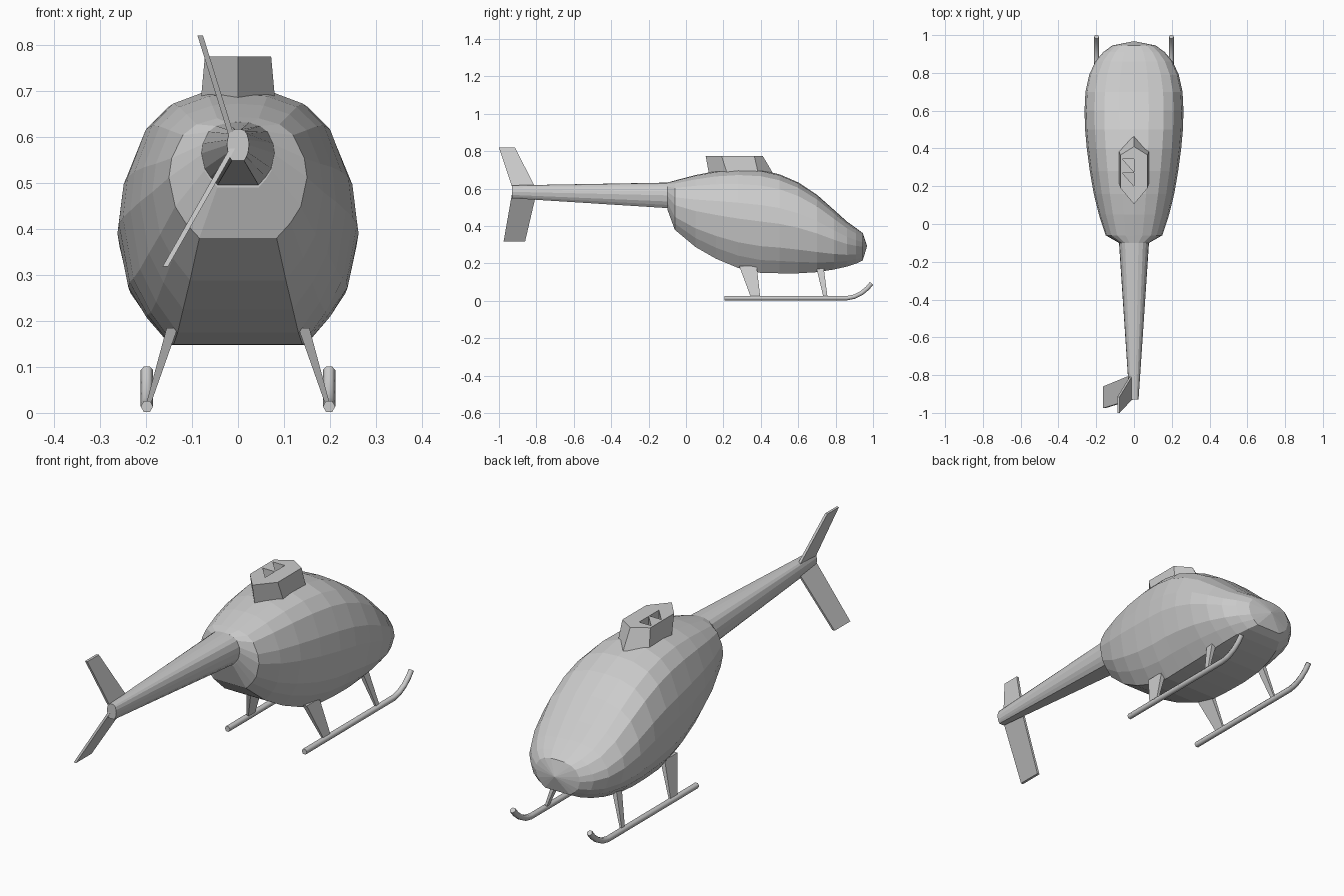
import bpy, bmesh
from mathutils import Vector

if "Cube" in bpy.data.objects:
    bpy.data.objects.remove(bpy.data.objects["Cube"])


def finish(name, bm):
    bmesh.ops.recalc_face_normals(bm, faces=bm.faces)
    me = bpy.data.meshes.new(name)
    bm.to_mesh(me)
    bm.free()
    ob = bpy.data.objects.new(name, me)
    bpy.context.collection.objects.link(ob)
    return ob


def loft(name, rings, tip=None):
    """Skin a list of equal-length point loops; cap ends, or fan to a tip."""
    bm = bmesh.new()
    vs = [[bm.verts.new(p) for p in r] for r in rings]
    n = len(vs[0])
    for a, b in zip(vs, vs[1:]):
        for i in range(n):
            j = (i + 1) % n
            bm.faces.new((a[i], a[j], b[j], b[i]))
    bm.faces.new(vs[0])
    if tip:
        t = bm.verts.new(tip)
        for i in range(n):
            bm.faces.new((vs[-1][i], vs[-1][(i + 1) % n], t))
    else:
        bm.faces.new(vs[-1])
    return finish(name, bm)


# Body cross-section: flat belly, rounded crown (half, then mirrored)
HALF = [(.56, -1), (.76, -.75), (.91, -.48), (1, 0), (.96, .32),
        (.8, .7), (.6, .88), (.3, .98)]
SECTION = HALF + [(0, 1)] + [(-x, z) for x, z in reversed(HALF)]


def section(y, w, lo, hi):
    return [(x * w, y, (lo + hi) / 2 + z * (hi - lo) / 2) for x, z in SECTION]


# Fuselage: y, half width, bottom, top
stations = [(-.10, .08, .49, .632), (-.06, .15, .38, .643), (.05, .186, .288, .672),
            (.16, .213, .225, .693), (.28, .234, .175, .704), (.40, .25, .149, .699),
            (.50, .259, .147, .676), (.60, .262, .147, .633), (.70, .257, .153, .567),
            (.79, .237, .167, .487), (.86, .205, .183, .424), (.91, .163, .199, .388),
            (.945, .115, .216, .362)]
loft("fuselage", [section(*s) for s in stations], (0, .968, .292))

# Tail boom
loft("tail_boom", [section(-.09, .08, .495, .632), section(-.93, .024, .548, .617)])


# Tail blades: thin tapered plates
def blade(name, base_x, base_z, tip_x, tip_z, base_y, tip_y):
    def ring(x, z, ys):
        return [(x + s * .006, y, z) for s, y in
                ((-1, ys[0]), (1, ys[0]), (1, ys[1]), (-1, ys[1]))]
    loft(name, [ring(base_x, base_z, base_y), ring(tip_x, tip_z, tip_y)])


blade("upper_tail_blade", -.012, .595, -.082, .82, (-.925, -.80), (-1.0, -.915))
blade("lower_tail_blade", -.012, .575, -.158, .318, (-.93, -.80), (-.975, -.86))


# Rotor mast housing: hexagonal, with two triangular openings
def hexagon(w, z, y0, y1, y2, y3):
    return [(0, y0, z), (w, y1, z), (w, y2, z), (0, y3, z), (-w, y2, z), (-w, y1, z)]


mast = loft("mast_housing", [hexagon(.082, .665, .125, .225, .39, .475),
                             hexagon(.072, .775, .105, .19, .365, .41)])
for k, y in enumerate((.345, .27)):
    cut = loft("opening_cutter_%d" % k,
               [[(-.062, y, z), (0, y, z), (0, y - .07, z)] for z in (.69, .85)])
    cut.hide_render = True
    cut.hide_set(True)
    mod = mast.modifiers.new("opening", 'BOOLEAN')
    mod.operation = 'DIFFERENCE'
    mod.solver = 'EXACT'
    mod.object = cut


# Landing gear
def tube(name, pts, r):
    cu = bpy.data.curves.new(name, 'CURVE')
    cu.dimensions = '3D'
    cu.bevel_depth = r
    cu.bevel_resolution = 1
    cu.use_fill_caps = True
    sp = cu.splines.new('POLY')
    sp.points.add(len(pts) - 1)
    for p, c in zip(sp.points, pts):
        p.co = (*c, 1)
    ob = bpy.data.objects.new(name, cu)
    bpy.context.collection.objects.link(ob)


def strut(name, side, top, bottom):
    def ring(x, z, t, ys):
        return [(side * x + s * t, y, z) for s, y in
                ((-1, ys[0]), (1, ys[0]), (1, ys[1]), (-1, ys[1]))]
    loft(name, [ring(.143, .185, .012, top), ring(.195, .018, .005, bottom)])


for side, label in ((-1, "left"), (1, "right")):
    x = side * .198
    tube(label + "_skid", [(x, .205, .014), (x, .86, .014), (x, .90, .022),
                           (x, .94, .042), (x, .97, .067), (x, .992, .093)], .0135)
    strut(label + "_rear_strut", side, (.285, .378), (.347, .397))
    strut(label + "_front_strut", side, (.695, .735), (.735, .757))
